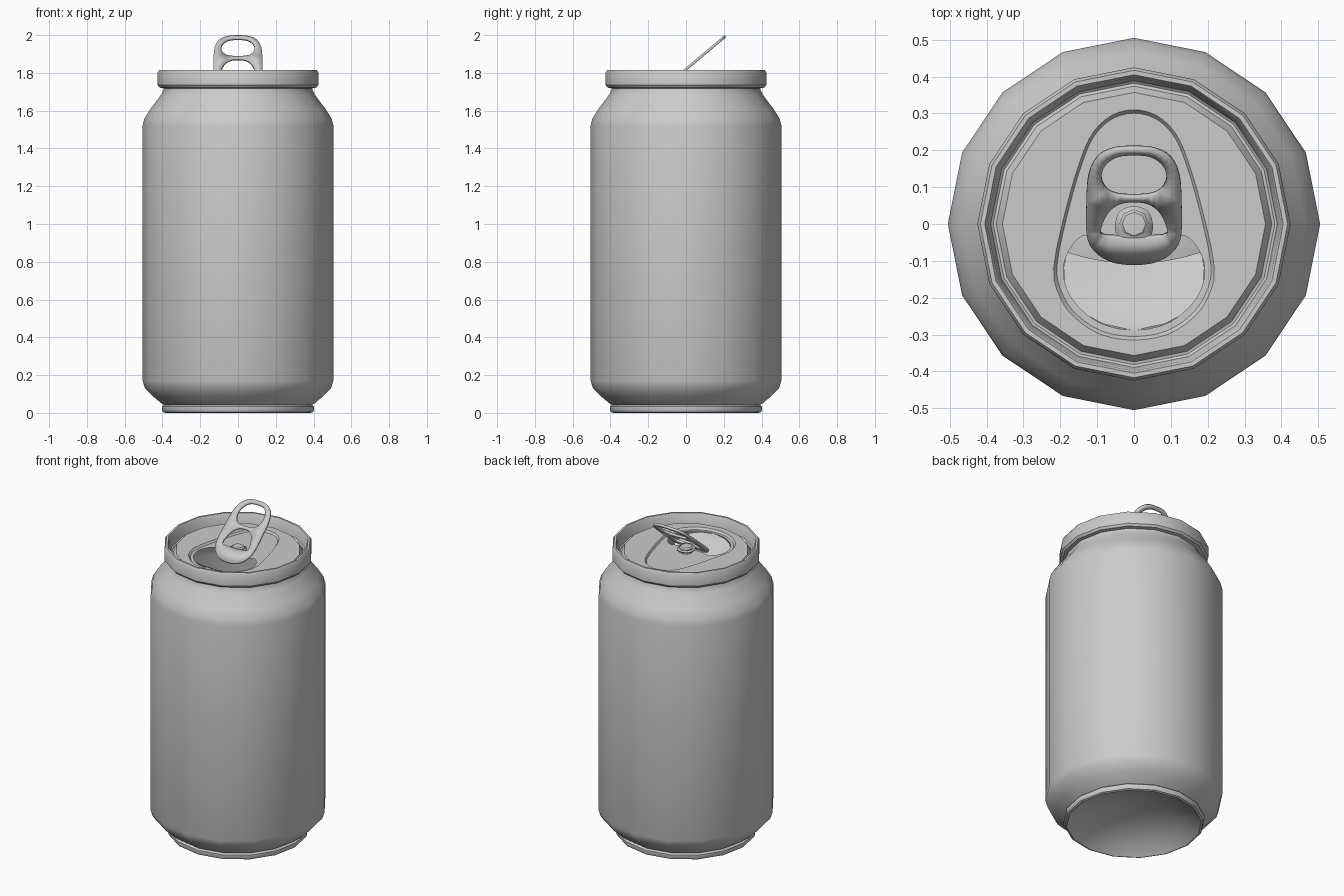
import bpy, bmesh
from math import sin, cos, tau, radians
from mathutils import Vector

if "Cube" in bpy.data.objects:
    bpy.data.objects.remove(bpy.data.objects["Cube"])

SIDES = 16


def finish(name, bm, angle=35):
    me = bpy.data.meshes.new(name)
    bm.to_mesh(me)
    bm.free()
    ob = bpy.data.objects.new(name, me)
    bpy.context.collection.objects.link(ob)
    bpy.ops.object.select_all(action='DESELECT')
    ob.select_set(True)
    bpy.context.view_layer.objects.active = ob
    bpy.ops.object.shade_smooth_by_angle(angle=radians(angle))
    return ob


def circle(r, n=SIDES, c=(0, 0)):
    return [(c[0] + r * cos(tau * i / n), c[1] + r * sin(tau * i / n)) for i in range(n)]


def lathe(name, profile, n=SIDES, angle=35):
    bm = bmesh.new()
    rings = [[bm.verts.new((x, y, z)) for x, y in circle(r, n)] for r, z in profile]
    for a, b in zip(rings, rings[1:]):
        for i in range(n):
            j = (i + 1) % n
            bm.faces.new((a[i], a[j], b[j], b[i]))
    bmesh.ops.remove_doubles(bm, verts=bm.verts, dist=1e-5)
    return finish(name, bm, angle)


def outline(half, steps=3):
    """Mirror a right-hand half outline (ends on x = 0) and smooth it."""
    pts = half + [(-x, y) for x, y in reversed(half[1:-1])]
    n, out = len(pts), []
    for i in range(n):
        p0, p1, p2, p3 = (Vector(pts[(i + k) % n]) for k in (-1, 0, 1, 2))
        for s in range(steps):
            t = s / steps
            p = 0.5 * (2 * p1 + (p2 - p0) * t + (2 * p0 - 5 * p1 + 4 * p2 - p3) * t * t
                       + (3 * p1 - p0 - 3 * p2 + p3) * t ** 3)
            out.append((p.x, p.y))
    return out


def fill(bm, loops, height):
    """Fill an outer loop, leaving the inner loops open."""
    edges, made = [], []
    for loop in loops:
        vs = [bm.verts.new((x, y, 0)) for x, y in loop]
        made.append(vs)
        edges += [bm.edges.new((vs[i], vs[(i + 1) % len(vs)])) for i in range(len(vs))]
    res = bmesh.ops.triangle_fill(bm, edges=edges, use_beauty=True, normal=(0, 0, 1))
    for f in res['geom']:
        if isinstance(f, bmesh.types.BMFace):
            f.normal_update()
            if f.normal.z < 0:
                f.normal_flip()
    for vs in made:
        for v in vs:
            v.co.z = height(v.co.y)
    return made


def solidify(ob, thickness, offset=0):
    m = ob.modifiers.new("thickness", 'SOLIDIFY')
    m.thickness, m.offset = thickness, offset


# Can wall with domed base, shoulders and neck
lathe("can_body", [
    (0, 0.13), (0.12, 0.12), (0.23, 0.092), (0.32, 0.05), (0.375, 0.008), (0.385, 0),
    (0.397, 0.005), (0.402, 0.015), (0.402, 0.034), (0.392, 0.042), (0.41, 0.054),
    (0.45, 0.088), (0.492, 0.13), (0.505, 0.17), (0.505, 1.52), (0.495, 1.56),
    (0.465, 1.607), (0.41, 1.68), (0.394, 1.71), (0.394, 1.73)], angle=40)

# Seamed rim and groove
lathe("rim", [
    (0.39, 1.718), (0.415, 1.722), (0.425, 1.735), (0.425, 1.803), (0.417, 1.815),
    (0.405, 1.815), (0.399, 1.805), (0.389, 1.746), (0.382, 1.74), (0.374, 1.742),
    (0.357, 1.77)])

# Lid panel with egg-shaped recess and drinking hole
egg = [(0, 0.31), (0.06, 0.295), (0.11, 0.25), (0.145, 0.175), (0.185, 0.04),
       (0.218, -0.12), (0.2, -0.2), (0.16, -0.255), (0.09, -0.3), (0, -0.315)]
mouth = [(0, -0.045), (0.09, -0.04), (0.14, -0.032), (0.178, -0.075), (0.192, -0.13),
         (0.17, -0.2), (0.1, -0.265), (0, -0.288)]
bm = bmesh.new()
outer = outline(egg)
inner = [(x * 0.96, y * 0.97) for x, y in outer]
top = fill(bm, [circle(0.357), outer], lambda y: 1.77)[1]
low = fill(bm, [inner, outline(mouth)], lambda y: 1.758)[0]
for i in range(len(top)):
    j = (i + 1) % len(top)
    bm.faces.new((top[i], top[j], low[j], low[i]))
finish("lid_panel", bm, 20)

# Flap pushed down into the can
rows = [(0.0, 0.03), (0.06, 0.085), (0.2, 0.135), (0.4, 0.172), (0.6, 0.188),
        (0.8, 0.191), (1.0, 0.182)]
bm = bmesh.new()
grid = []
for s, w in rows:
    line = []
    for k in range(-4, 5):
        u = k / 4
        y = -0.288 + s * (0.182 + 0.03 * u * u) + (1 - s) ** 4 * 0.006 * u * u
        line.append(bm.verts.new((u * w, y, 1.757 - 0.11 * s ** 1.4)))
    grid.append(line)
for a, b in zip(grid, grid[1:]):
    for k in range(8):
        bm.faces.new((a[k], a[k + 1], b[k + 1], b[k]))
finish("flap", bm)

# Raised pull tab, cut with a finger hole and a rivet window
tab = [(0, 0.208), (0.055, 0.204), (0.1, 0.18), (0.124, 0.13), (0.129, 0.06), (0.129, -0.02),
       (0.112, -0.065), (0.065, -0.098), (0, -0.107)]
finger = [(0, 0.19), (0.05, 0.184), (0.083, 0.155), (0.086, 0.115), (0.06, 0.085), (0, 0.077)]
window = [(0, 0.063), (0.04, 0.057), (0.073, 0.03), (0.09, -0.025), (0.045, -0.034), (0, -0.036)]
bm = bmesh.new()
fill(bm, [outline(tab), outline(finger), outline(window)],
     lambda y: 1.994 + 0.84 * (y - 0.208))
solidify(finish("pull_tab", bm), 0.014)

# Tongue bent flat from the tab to the rivet
tongue = [(0, 0.048), (0.038, 0.035), (0.05, 0), (0.042, -0.036), (0, -0.04)]
bm = bmesh.new()
fill(bm, [outline(tongue)], lambda y: 1.774 + max(0, -0.02 - y) * 0.7)
solidify(finish("tab_tongue", bm), 0.008)

# Rivet
lathe("rivet", [(0.04, 1.756), (0.04, 1.785), (0.032, 1.793), (0, 1.795)], n=8)
